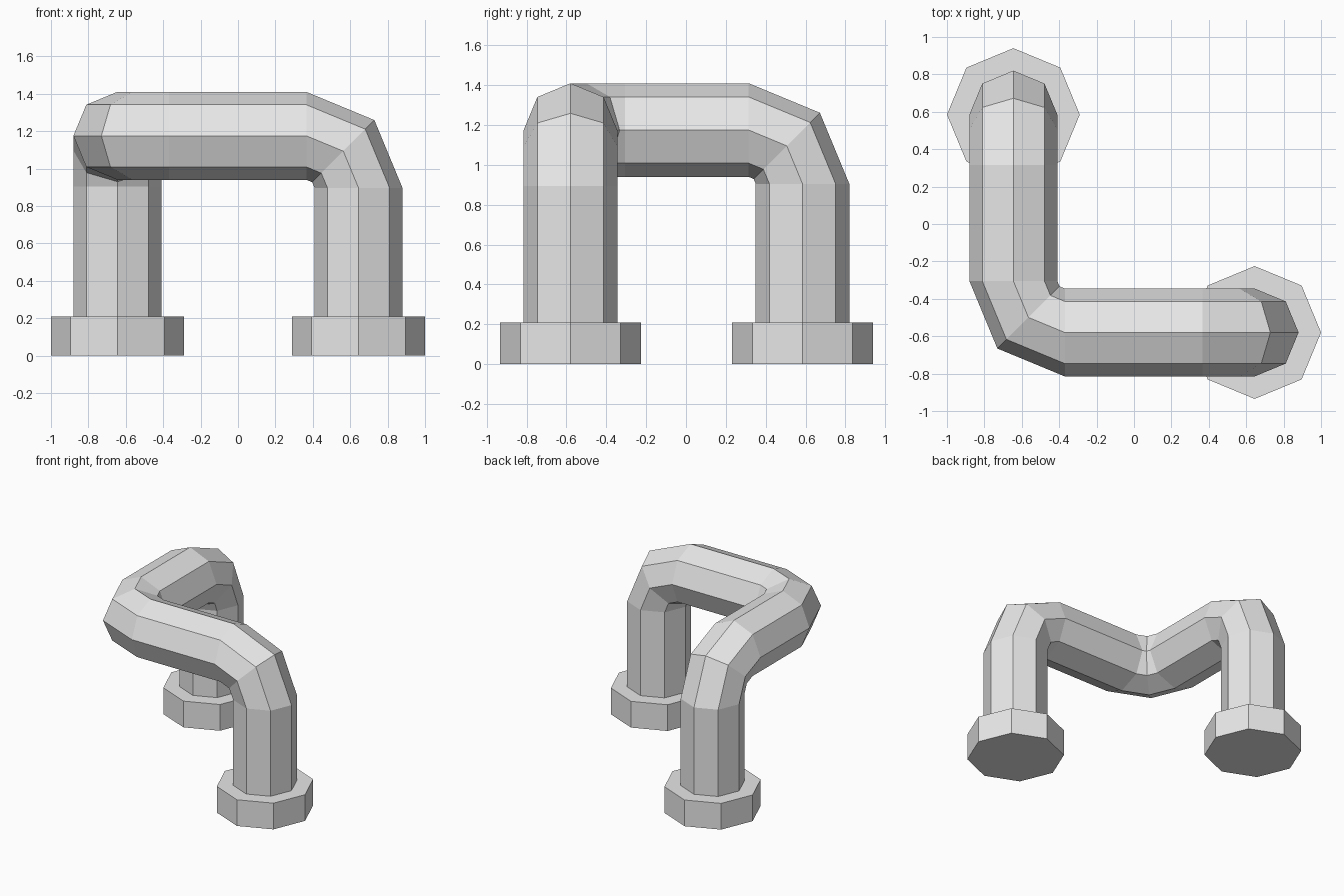
import bpy, bmesh
from math import pi
from mathutils import Matrix, Vector

cube = bpy.data.objects.get("Cube")
if cube:
    bpy.data.objects.remove(cube)

grey = bpy.data.materials.new("light_grey")
grey.use_nodes = True
grey.diffuse_color = (0.8, 0.8, 0.8, 1)
grey.node_tree.nodes["Principled BSDF"].inputs["Base Color"].default_value = (0.8, 0.8, 0.8, 1)

SIDES = 8
PIPE_R, FLANGE_R, FLANGE_H = 0.235, 0.355, 0.21
FRONT_END = Vector((0.645, -0.58, 0))
BACK_END = Vector((-0.645, 0.585, 0))


def finish(bm, name):
    bmesh.ops.recalc_face_normals(bm, faces=bm.faces)
    mesh = bpy.data.meshes.new(name)
    bm.to_mesh(mesh)
    bm.free()
    mesh.materials.append(grey)
    bpy.context.collection.objects.link(bpy.data.objects.new(name, mesh))


def extrude(bm, edges, matrix):
    """Extrude an edge ring, move it by the matrix and return the new ring."""
    geom = bmesh.ops.extrude_edge_only(bm, edges=edges)["geom"]
    verts = [g for g in geom if isinstance(g, bmesh.types.BMVert)]
    bmesh.ops.transform(bm, matrix=matrix, verts=verts)
    return [g for g in geom if isinstance(g, bmesh.types.BMEdge)]


def straight(bm, edges, x, y, z):
    return extrude(bm, edges, Matrix.Translation((x, y, z)))


def elbow(bm, edges, pivot, axis):
    """Quarter turn in two steps, clockwise around the axis."""
    move = Matrix.Translation(pivot)
    turn = move @ Matrix.Rotation(-pi / 4, 4, axis) @ move.inverted()
    for _ in range(2):
        edges = extrude(bm, edges, turn)
    return edges


# Pipe: up the front leg, across, around the corner, back and down
bm = bmesh.new()
bmesh.ops.create_circle(bm, segments=SIDES, radius=PIPE_R,
                        matrix=Matrix.Translation(FRONT_END + Vector((0, 0, FLANGE_H))))
ring = straight(bm, bm.edges[:], 0, 0, 0.895 - FLANGE_H)
ring = elbow(bm, ring, (0.365, -0.58, 0.895), 'Y')
ring = straight(bm, ring, -0.735, 0, 0)
ring = elbow(bm, ring, (-0.37, -0.305, 1.175), 'Z')
ring = straight(bm, ring, 0, 0.62, 0)
ring = elbow(bm, ring, (-0.645, 0.315, 0.905), 'X')
straight(bm, ring, 0, 0, FLANGE_H - 0.905)
finish(bm, "bent_pipe")

# Flanges at both pipe ends
for name, centre in (("front_flange", FRONT_END), ("back_flange", BACK_END)):
    bm = bmesh.new()
    bmesh.ops.create_cone(bm, cap_ends=True, segments=SIDES, radius1=FLANGE_R,
                          radius2=FLANGE_R, depth=FLANGE_H,
                          matrix=Matrix.Translation(centre + Vector((0, 0, FLANGE_H / 2))))
    finish(bm, name)
